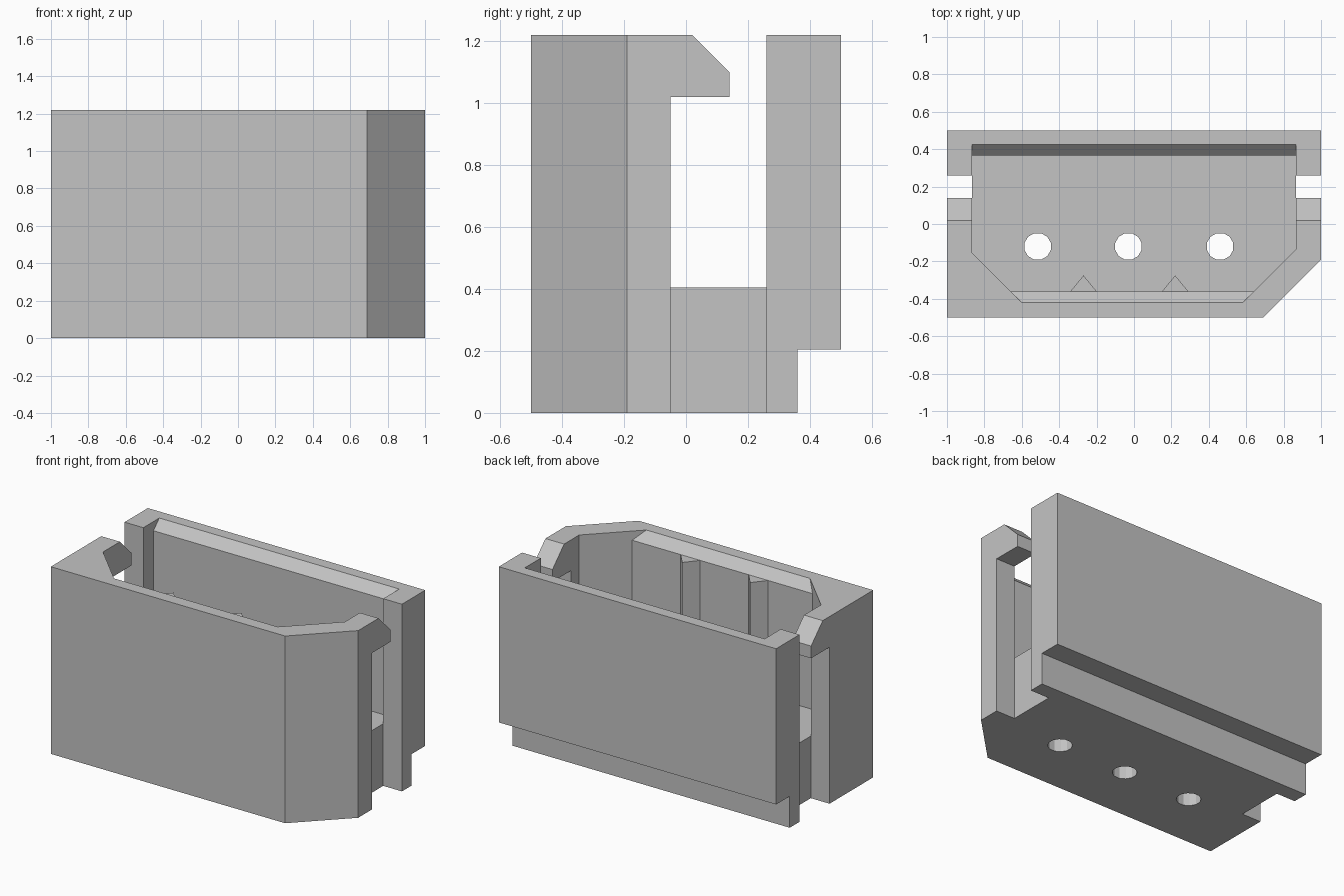
import bpy, bmesh, math
from mathutils import Vector

cube = bpy.data.objects.get("Cube")
if cube:
    bpy.data.objects.remove(cube, do_unlink=True)

grey = bpy.data.materials.new("plain_grey")
grey.use_nodes = True
colour = (0.55, 0.55, 0.55, 1)
grey.diffuse_color = colour
grey.node_tree.nodes["Principled BSDF"].inputs["Base Color"].default_value = colour


def loft(name, rings):
    """Closed solid through matching rings of points."""
    bm = bmesh.new()
    loops = [[bm.verts.new(p) for p in ring] for ring in rings]
    bm.faces.new(loops[0])
    bm.faces.new(loops[-1])
    n = len(loops[0])
    for a, b in zip(loops, loops[1:]):
        for i in range(n):
            j = (i + 1) % n
            bm.faces.new((a[i], a[j], b[j], b[i]))
    bmesh.ops.recalc_face_normals(bm, faces=bm.faces)
    mesh = bpy.data.meshes.new(name)
    bm.to_mesh(mesh)
    bm.free()
    mesh.materials.append(grey)
    obj = bpy.data.objects.new(name, mesh)
    bpy.context.collection.objects.link(obj)
    return obj


def upright(name, outline, z0, z1):
    return loft(name, [[(x, y, z) for x, y in outline] for z in (z0, z1)])


def sideways(name, profile, x0, x1):
    return loft(name, [[(x, y, z) for y, z in profile] for x in (x0, x1)])


def cut(target, cutter):
    cutter.hide_render = True
    mod = target.modifiers.new("cut", 'BOOLEAN')
    mod.operation = 'DIFFERENCE'
    mod.solver = 'EXACT'
    mod.object = cutter
    bpy.context.view_layer.objects.active = target
    bpy.ops.object.modifier_apply(modifier=mod.name)
    bpy.data.objects.remove(cutter, do_unlink=True)


HEIGHT, FLOOR, LIP = 1.22, 0.405, 1.16
INNER = 0.865

# Housing block with one chamfered front corner
housing = upright("housing", [(-1, -0.5), (0.69, -0.5), (1, -0.19), (1, 0.5), (-1, 0.5)], 0, HEIGHT)


# Cavity that widens to the front and back near the rim
def cavity_ring(z, flare):
    front, back = -0.36 - flare, 0.365 + flare
    return [(-INNER, back, z), (-INNER, -0.155, z), (-0.66 + flare, front, z),
            (0.64 - flare, front, z), (INNER, -0.135, z), (INNER, back, z)]


rise = HEIGHT - LIP
cut(housing, loft("cavity", [cavity_ring(FLOOR, 0), cavity_ring(LIP, 0),
                             cavity_ring(HEIGHT + rise, 2 * rise)]))

# Side slots, leaving a hook at the top of each side wall
slot = [(-0.05, -0.1), (0.26, -0.1), (0.26, 1.3), (-0.06, 1.3),
        (0.14, 1.1), (0.14, 1.02), (-0.05, 1.02)]
for side in (-1, 1):
    cut(housing, sideways("slot", slot, side * INNER, side * 1.1))

# Step under the back wall
cut(housing, sideways("step", [(0.36, -0.1), (0.6, -0.1), (0.6, 0.205), (0.36, 0.205)], -1.1, 1.1))

# Round holes through the floor
for cx in (-0.515, -0.03, 0.46):
    ring = [(cx + 0.073 * math.cos(a), -0.12 + 0.073 * math.sin(a))
            for a in (math.tau * (i + 0.5) / 12 for i in range(12))]
    cut(housing, upright("hole", ring, -0.1, 0.6))

# Triangular ribs on the inside of the front wall
for name, cx in (("right_rib", -0.27), ("left_rib", 0.22)):
    upright(name, [(cx - 0.07, -0.36), (cx + 0.07, -0.36), (cx, -0.275)], FLOOR, LIP)
